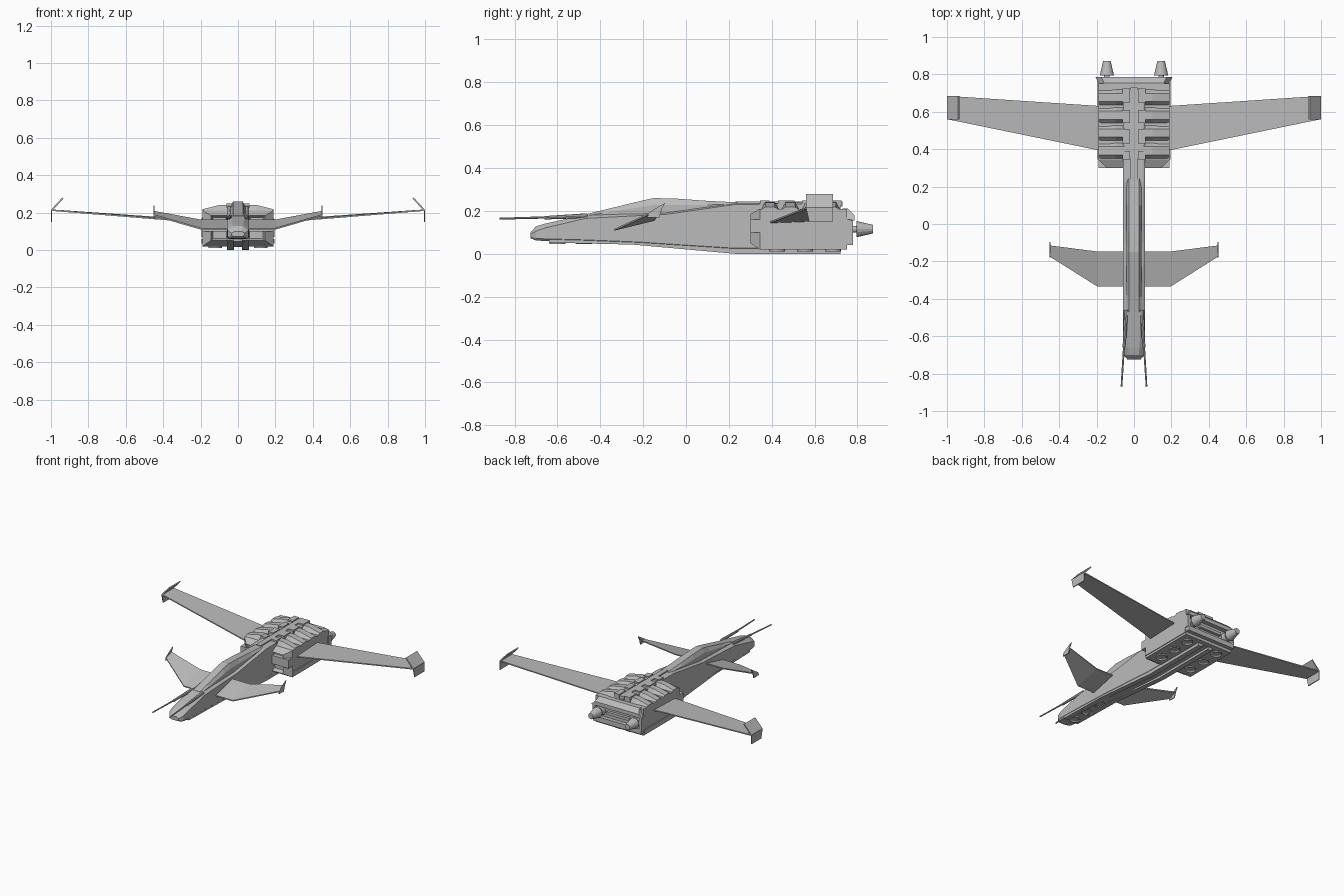
import bpy, bmesh, math
from mathutils import Vector, Matrix

grey = bpy.data.materials.new("hull grey")
grey.diffuse_color = (0.5, 0.5, 0.5, 1)


def finish(name, bm, mirror=False):
    bmesh.ops.recalc_face_normals(bm, faces=bm.faces)
    me = bpy.data.meshes.new(name)
    bm.to_mesh(me)
    bm.free()
    ob = bpy.data.objects.new(name, me)
    bpy.context.collection.objects.link(ob)
    me.materials.append(grey)
    if mirror:
        m = ob.modifiers.new("mirror", 'MIRROR')
        m.use_mirror_merge = False
    return ob


def loft(name, rings, mirror=False):
    bm = bmesh.new()
    vs = [[bm.verts.new(p) for p in r] for r in rings]
    n = len(rings[0])
    for a, b in zip(vs, vs[1:]):
        for i in range(n):
            bm.faces.new((a[i], a[(i + 1) % n], b[(i + 1) % n], b[i]))
    bm.faces.new(vs[0])
    bm.faces.new(vs[-1])
    return finish(name, bm, mirror)


def box(name, x, y, z, mirror=False):
    r = [[(a, b, c) for a, c in ((x[0], z[0]), (x[1], z[0]), (x[1], z[1]), (x[0], z[1]))] for b in y]
    return loft(name, r, mirror)


def cone(name, a, b, r1, r2, seg=16, mirror=False):
    a, b = Vector(a), Vector(b)
    bm = bmesh.new()
    rot = (b - a).to_track_quat('Z', 'Y').to_matrix().to_4x4()
    bmesh.ops.create_cone(bm, cap_ends=True, segments=seg, radius1=r1, radius2=r2,
                          depth=(b - a).length, matrix=Matrix.Translation((a + b) / 2) @ rot)
    return finish(name, bm, mirror)


def panel(name, stations, t, mirror=True):
    """Thin wing: stations of (leading point, trailing point), thickened in z or x."""
    d = Vector(t)
    rings = []
    for lead, trail in stations:
        l, r = Vector(lead), Vector(trail)
        rings.append([l - d, r - d, r + d, l + d])
    return loft(name, rings, mirror)


# Fuselage: (y, bottom, shoulder, top, bottom half width, half width, top half width)
def section(y, zb, zs, zt, wb, w, wt):
    half = [(wb, zb), (w, zb + 0.01), (w, zs), (wt, zt)]
    return [(x, y, z) for x, z in half] + [(-x, y, z) for x, z in reversed(half)]


loft("fuselage", [section(*s) for s in (
    (-0.725, 0.072, 0.09, 0.10, 0.025, 0.035, 0.018),
    (-0.70, 0.062, 0.105, 0.128, 0.045, 0.055, 0.025),
    (-0.66, 0.06, 0.12, 0.14, 0.05, 0.06, 0.03),
    (-0.47, 0.055, 0.165, 0.182, 0.05, 0.06, 0.035),
    (-0.22, 0.045, 0.178, 0.186, 0.05, 0.06, 0.045),
    (-0.10, 0.037, 0.183, 0.19, 0.05, 0.06, 0.045),
    (0.23, 0.016, 0.23, 0.236, 0.05, 0.06, 0.05),
    (0.72, 0.016, 0.235, 0.24, 0.05, 0.06, 0.05))])

# Canopy and dorsal fairing
loft("canopy", [[(-0.04, y, b), (0.04, y, b), (0.04, y, b + (t - b) * .6), (0.026, y, t),
                 (-0.026, y, t), (-0.04, y, b + (t - b) * .6)] for y, b, t in (
    (-0.47, 0.165, 0.184), (-0.39, 0.17, 0.203), (-0.21, 0.175, 0.247), (-0.15, 0.18, 0.26),
    (-0.04, 0.185, 0.257), (0.10, 0.2, 0.247), (0.24, 0.22, 0.24))])

# Keel rails with an open groove between them
loft("keel_rail", [[(0.022, y, z), (0.058, y, z), (0.058, y, z + .025), (0.022, y, z + .025)]
                   for y, z in ((-0.64, 0.052), (-0.25, 0.043), (0.23, 0.0), (0.72, 0.0))], True)

# Nose guns, thick housing then a thin barrel
cone("gun_housing", (0.042, -0.46, 0.178), (0.053, -0.66, 0.168), 0.011, 0.008, 8, True)
cone("gun_barrel", (0.05, -0.6, 0.171), (0.067, -0.87, 0.164), 0.0055, 0.0045, 8, True)

# Engine block with chamfered front and inset intakes
bm = bmesh.new()
rings = []
for y, xo, z0, z1 in ((0.30, 0.145, 0.05, 0.185), (0.345, 0.19, 0.02, 0.21), (0.75, 0.19, 0.02, 0.21)):
    rings.append([bm.verts.new(p) for p in
                  ((0.05, y, z0), (xo, y, z0), (xo, y, z1), (0.05, y, z1))])
for a, b in zip(rings, rings[1:]):
    for i in range(4):
        bm.faces.new((a[i], a[(i + 1) % 4], b[(i + 1) % 4], b[i]))
front = bm.faces.new(rings[0])
bm.faces.new(rings[-1])
bmesh.ops.recalc_face_normals(bm, faces=bm.faces)
bmesh.ops.inset_region(bm, faces=[front], thickness=0.015, depth=0)
bmesh.ops.translate(bm, verts=front.verts, vec=(0, 0.03, 0))
finish("engine_block", bm, True)
box("intake_lip", (0.06, 0.19), (0.30, 0.345), (0.10, 0.16), True)

# Side skirt bands along the block
box("side_band", (0.185, 0.195), (0.345, 0.75), (0.035, 0.06), True)

# Sloping ribs over the block and raised spine plates
for i, y in enumerate((0.392, 0.487, 0.582, 0.677)):
    loft(f"top_rib_{i + 1}", [[(x, y - .044, 0.205), (x, y + .044, 0.205), (x, y + .022, z), (x, y - .022, z)]
                              for x, z in ((0.05, 0.242), (0.10, 0.24), (0.19, 0.218))], True)
box("spine_rail", (-0.018, 0.018), (0.23, 0.73), (0.22, 0.245))
for i, (a, b) in enumerate(((0.345, 0.39), (0.43, 0.505), (0.54, 0.61), (0.65, 0.725))):
    box(f"spine_plate_{i + 1}", (0.022, 0.062), (a, b), (0.225, 0.249), True)

# Rear end: tail frame, bars and nozzles
loft("tail_top_frame", [[(-w, y, a), (w, y, a), (w - .03, y, b), (-w + .03, y, b)] for y, w, a, b in
                        ((0.73, 0.19, 0.155, 0.212), (0.755, 0.19, 0.155, 0.212), (0.785, 0.205, 0.155, 0.182))])
box("tail_bottom_frame", (-0.19, 0.19), (0.74, 0.78), (0.04, 0.075))
box("tail_core", (-0.19, 0.19), (0.72, 0.752), (0.02, 0.21))
box("tail_centre_bar", (-0.09, 0.09), (0.745, 0.772), (0.105, 0.125))
box("tail_side_frame", (0.175, 0.195), (0.745, 0.78), (0.07, 0.16), True)
cone("nozzle_mount", (0.145, 0.745, 0.115), (0.145, 0.78, 0.115), 0.035, 0.03, 16, True)
cone("nozzle_stem", (0.145, 0.77, 0.115), (0.145, 0.80, 0.115), 0.015, 0.015, 12, True)
cone("nozzle", (0.145, 0.795, 0.115), (0.145, 0.872, 0.115), 0.038, 0.02, 16, True)

# Main wings with bent tip plates
panel("main_wing", [((0.17, 0.39, 0.146), (0.17, 0.63, 0.155)),
                    ((0.998, 0.56, 0.213), (0.998, 0.685, 0.213))], (0, 0, 0.004))
panel("wing_tip_upper", [((0.996, 0.56, 0.213), (0.996, 0.685, 0.213)),
                         ((0.937, 0.56, 0.277), (0.937, 0.685, 0.277))], (0.003, 0, 0.003))
panel("wing_tip_lower", [((0.997, 0.56, 0.213), (0.997, 0.685, 0.213)),
                         ((0.997, 0.575, 0.15), (0.997, 0.685, 0.15))], (0.003, 0, 0))

# Canards, tilted nose-down, with small end fins
panel("canard", [((0.05, -0.335, 0.112), (0.05, -0.147, 0.158)),
                 ((0.195, -0.335, 0.112), (0.195, -0.147, 0.158)),
                 ((0.449, -0.175, 0.185), (0.449, -0.115, 0.205))], (0, 0, 0.004))
panel("canard_fin", [((0.449, -0.18, 0.17), (0.449, -0.125, 0.168)),
                     ((0.449, -0.175, 0.19), (0.449, -0.115, 0.205)),
                     ((0.449, -0.125, 0.222), (0.449, -0.097, 0.237))], (0.003, 0, 0))


# Lift rings under the nose and engine blocks
def lift_ring(name, x, y, z, r, mirror):
    bm = bmesh.new()
    d = bmesh.ops.create_cone(bm, cap_ends=True, segments=20, radius1=r, radius2=r, depth=0.018,
                              matrix=Matrix.Translation((x, y, z + 0.009)))
    low = [f for f in bm.faces if f.normal.z < -0.9]
    bmesh.ops.inset_region(bm, faces=low, thickness=r * 0.28, depth=0)
    bmesh.ops.translate(bm, verts=low[0].verts, vec=(0, 0, 0.007))
    finish(name, bm, mirror)


for i, y in enumerate((-0.60, -0.475, -0.345)):
    lift_ring(f"nose_lift_ring_{i + 1}", 0, y, 0.046, 0.037, False)
for i, y in enumerate((0.425, 0.555, 0.685)):
    lift_ring(f"rear_lift_ring_{i + 1}", 0.122, y, 0.011, 0.037, True)
